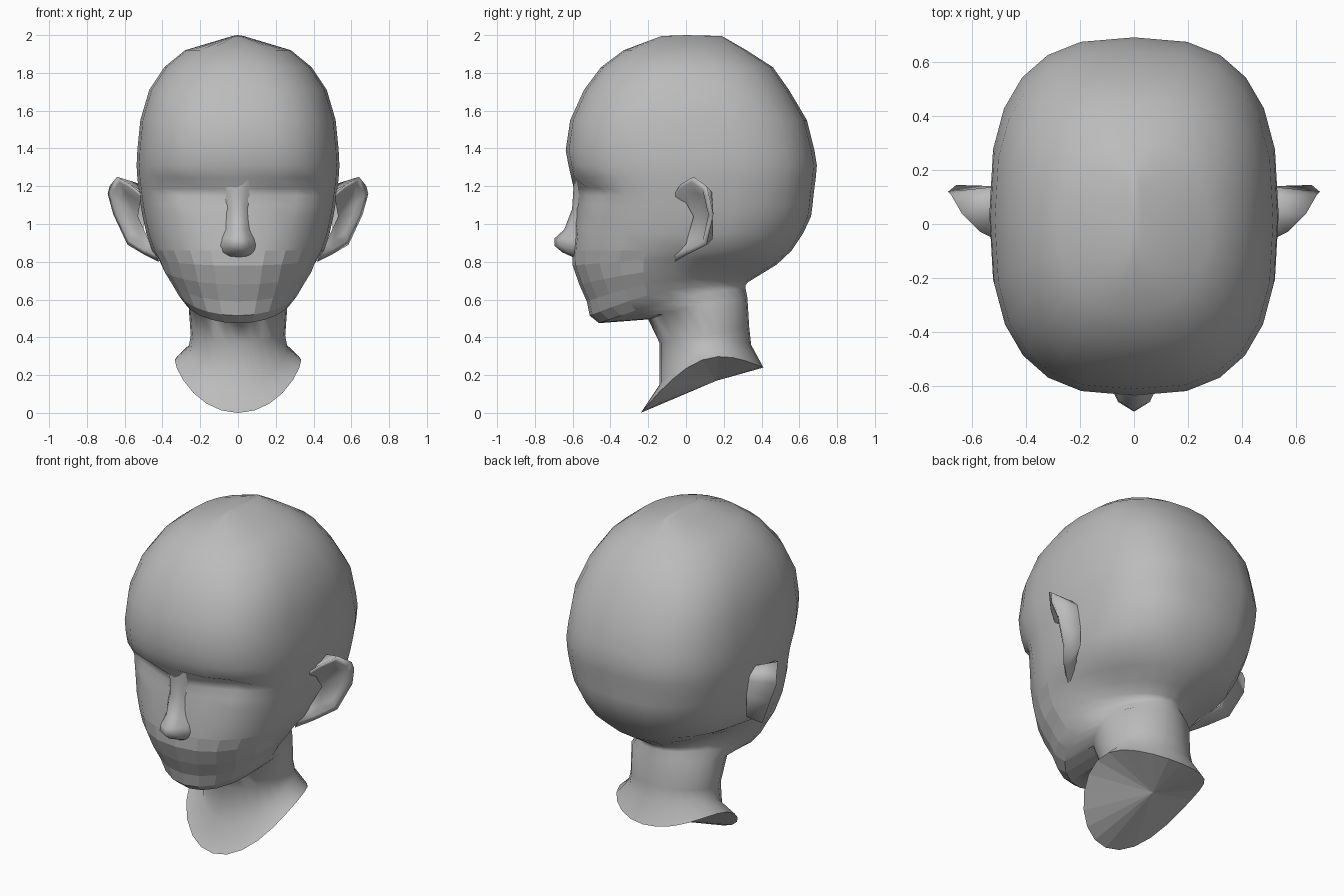
import bpy, bmesh, math

if "Cube" in bpy.data.objects:
    bpy.data.objects.remove(bpy.data.objects["Cube"])

grey = bpy.data.materials.new("clay grey")
grey.diffuse_color = (0.5, 0.5, 0.5, 1)
grey.use_nodes = True
grey.node_tree.nodes["Principled BSDF"].inputs["Base Color"].default_value = grey.diffuse_color
SEG = 24


def spow(v, p):
    return math.copysign(abs(v) ** p, v)


def clamp(v):
    return max(0.0, min(1.0, v))


def bell(v, mid, width):
    return math.exp(-((v - mid) / width) ** 2)


def skin(name, rows, closed, caps=(), flat=lambda c: False):
    """Bridge rows of points with quads; caps = (row index, centre point, smooth) fans."""
    bm = bmesh.new()
    vs = [[bm.verts.new(p) for p in row] for row in rows]
    n = len(rows[0])
    steps = range(n if closed else n - 1)
    for a, b in zip(vs, vs[1:]):
        for i in steps:
            j = (i + 1) % n
            f = bm.faces.new((a[i], a[j], b[j], b[i]))
            f.smooth = not flat(f.calc_center_median())
    for k, centre, smooth in caps:
        c = bm.verts.new(centre)
        for i in steps:
            f = bm.faces.new((vs[k][i], vs[k][(i + 1) % n], c))
            f.smooth = smooth
    bmesh.ops.recalc_face_normals(bm, faces=bm.faces)
    me = bpy.data.meshes.new(name)
    bm.to_mesh(me)
    bm.free()
    me.materials.append(grey)
    ob = bpy.data.objects.new(name, me)
    bpy.context.collection.objects.link(ob)
    return ob


def ring(yf, zf, yb, zb, w, rise=0, pinch=0):
    """Tilted squarish ring from its front and back points and half width.
    rise lifts the sides, pinch narrows the rear half."""
    # squarest at the temples, rounder at the crown and neck
    n = 2.7 - 1.5 * max(0, zf - 1.6) - max(0, 1.2 - zf)
    n = max(2, n)
    pts = []
    for i in range(SEG):
        a = 2 * math.pi * i / SEG
        x = w * spow(math.sin(a), 2 / n)
        t = 0.5 - 0.5 * spow(math.cos(a), 2 / n)
        y = yf + (yb - yf) * t
        z = zf + (zb - zf) * t + rise * math.sin(math.pi * t)
        s = clamp((t - .4) / .45)
        x *= 1 - pinch * s * s * (3 - 2 * s)
        if y < -0.2:
            # eye sockets under the brow, with a soft eyeball bulge
            depth = clamp((1.24 - z) / .05) * clamp((z - .99) / .15)
            y += 0.085 * bell(abs(x), 0.27, 0.14) * depth
            y -= 0.035 * bell(abs(x), 0.29, 0.08) * bell(z, 1.11, 0.045)
        pts.append((x, y, z))
    return pts


# Skull and upper face, level rings: height, front y, back y, half width
skull = [
    (1.995, -.13, .19, .03), (1.92, -.33, .32, .28), (1.83, -.45, .46, .39),
    (1.71, -.54, .545, .47), (1.55, -.613, .64, .517), (1.39, -.637, .68, .533),
    (1.31, -.622, .693, .537), (1.245, -.607, .687, .533), (1.19, -.597, .68, .527),
    (1.15, -.59, .675, .522), (1.10, -.587, .67, .515), (1.04, -.587, .662, .505),
    (.95, -.59, .62, .485), (.86, -.60, .56, .455)]
rings = [ring(yf, z, yb, z, w) for z, yf, yb, w in skull]

# Jaw, tilted rings: front y, front z, back y, back z, half width
jaw = [
    (-.60, .78, .48, .785, .425), (-.565, .68, .39, .73, .40),
    (-.525, .59, .325, .69, .36), (-.51, .515, .315, .675, .325),
    (-.46, .475, .315, .66, .285)]
for i, r in enumerate(jaw):
    swell = math.sin(math.pi * (i + 1) / 6)
    rings.append(ring(*r, .06 * swell, .25 * swell))

# Neck and shoulder edge: as the jaw, with side rise
neck = [
    (-.20, .495, .325, .61, .262, .02), (-.14, .37, .335, .45, .25, 0),
    (-.14, .15, .345, .36, .262, .09), (-.24, 0, .41, .24, .335, .16)]
rings += [ring(*r) for r in neck]

skin("head_and_neck", rings, True,
     caps=[(0, (0, 0, 2), True), (-1, (0, .16, .17), False)],
     # faceted mouth and chin area
     flat=lambda c: c.y < -0.25 and 0.49 < c.z < 0.865)

# Nose: height, ridge y, half width
nose_rows = []
for z, yr, w in [(1.24, -.595, .08), (1.17, -.597, .06), (1.08, -.603, .055),
                 (.97, -.645, .06), (.925, -.695, .075), (.885, -.697, .085),
                 (.85, -.655, .08), (.825, -.60, .06)]:
    base = -.55
    mid = base + (yr - base) * .75
    nose_rows.append([(-1.3 * w, base, z), (-.7 * w, mid, z), (0, yr, z),
                      (.7 * w, mid, z), (1.3 * w, base, z)])
skin("nose", nose_rows, False, caps=[(-1, (0, -.55, .825), True)])

# Ears: flared rim, root on the head, thin lip and hollow bowl
rim = [(.51, -.06, 1.16), (.57, -.03, 1.21), (.64, .04, 1.25), (.68, .11, 1.20),
       (.69, .12, 1.16), (.66, .145, 1.05), (.585, .11, .89), (.50, .01, .84),
       (.42, -.06, .80)]
bowl = (.53, .04, 1.04)
root = [(min(.50, x - .03), min(.14, y + .06), 1.03 + (z - 1.03) * .8)
        for x, y, z in rim]


def toward(p, t, dy):
    """Point part of the way to the bowl, pushed back by dy."""
    x, y, z = (a + (b - a) * t for a, b in zip(p, bowl))
    return x, y + dy, z


lip = [toward(p, .14, -.012) for p in rim]
hollow = [toward(p, .4, .02) for p in rim]
ears = skin("ears", [root, rim, lip, hollow], False, caps=[(-1, bowl, True)])
ears.modifiers.new("both_sides", "MIRROR").use_mirror_merge = False
